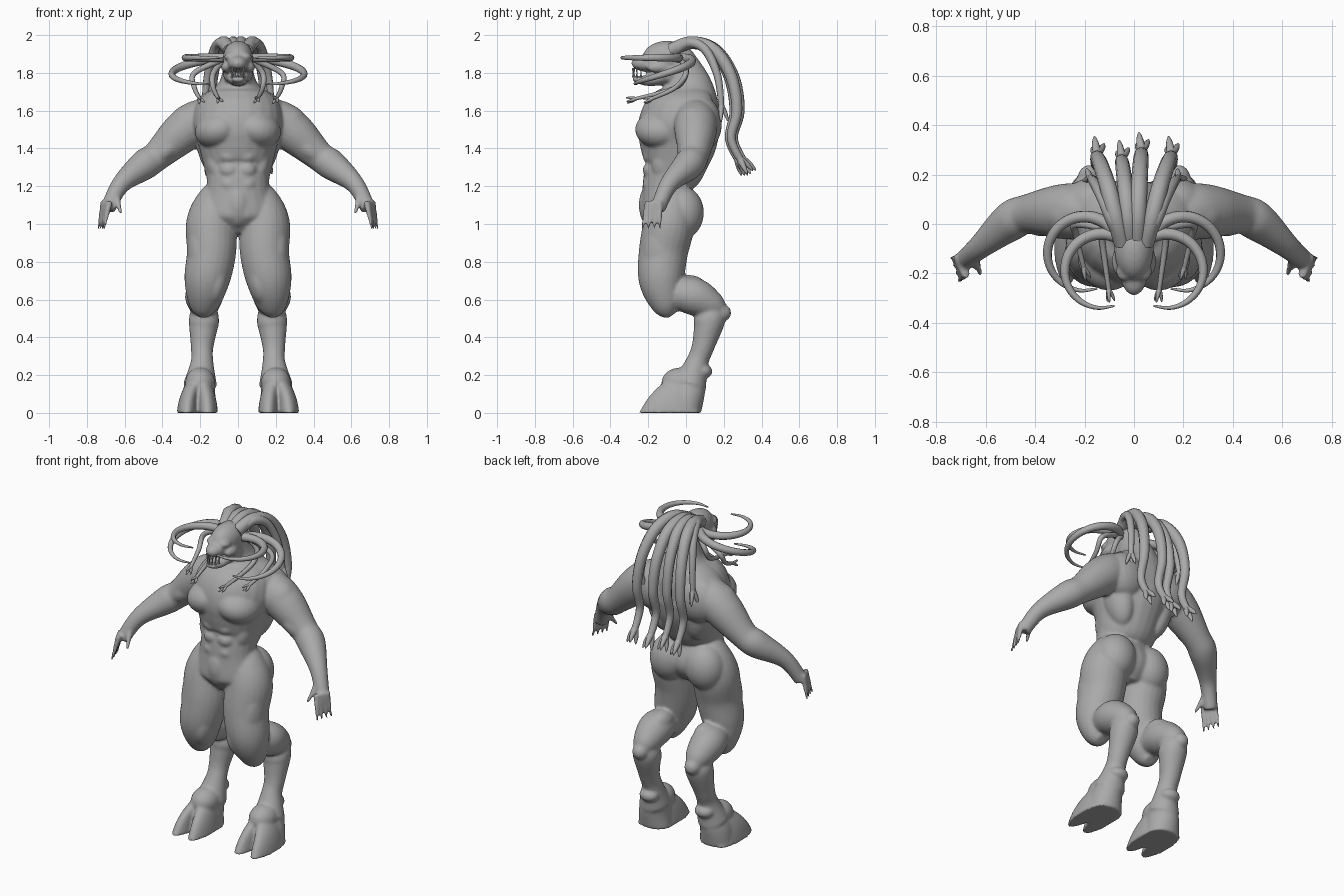
import bpy, bmesh
from math import tau, pi, sin, cos, radians
from mathutils import Vector, Matrix

old = bpy.data.objects.get("Cube")
if old:
    bpy.data.objects.remove(old, do_unlink=True)

grey = (.4, .4, .4, 1)
stone = bpy.data.materials.new("stone grey")
stone.use_nodes = True
stone.diffuse_color = grey
stone.node_tree.nodes["Principled BSDF"].inputs["Base Color"].default_value = grey
SIDES = {"left": 1, "right": -1}


def spline(points, steps=6):
    """Smooth Catmull-Rom path through points of any length."""
    points = [Vector(p) for p in points]
    padded = [points[0], *points, points[-1]]
    path = []
    for a, b, c, d in zip(padded, padded[1:], padded[2:], padded[3:]):
        for step in range(steps):
            t = step / steps
            path.append(b + (c - a) * t / 2 + (a - b * 2.5 + c * 2 - d / 2) * t * t
                        + (b * 3 - a - c * 3 + d) * t * t * t / 2)
    return path + [points[-1]]


def loft(bm, points, side=1, level=False, segments=24):
    """Skin rings given as x, y, z, half width and optional half depth."""
    path = spline(points)
    rings = []
    for i, p in enumerate(path):
        before, after = path[max(i - 1, 0)], path[min(i + 1, len(path) - 1)]
        along = Vector((0, 0, 1)) if level else Vector((after - before)[:3]).normalized()
        across = (Vector((1, 0, 0)) - along * along.x).normalized()
        deep = along.cross(across)
        ring = []
        for k in range(segments):
            angle = tau * k / segments
            q = Vector(p[:3]) + across * p[3] * cos(angle) + deep * p[-1] * sin(angle)
            ring.append(bm.verts.new((q.x * side, q.y, q.z)))
        rings.append(ring)
    for lower, upper in zip(rings, rings[1:]):
        for k in range(segments):
            n = (k + 1) % segments
            bm.faces.new((lower[k], lower[n], upper[n], upper[k]))
    bm.faces.new(rings[0])
    bm.faces.new(rings[-1])


def muscle(bm, at, size, tilt=0):
    """Ellipsoid leaning sideways by tilt degrees, mirrored unless central."""
    shape = (Matrix.Translation(at) @ Matrix.Rotation(radians(tilt), 4, "Y")
             @ Matrix.Diagonal((*size, 1)))
    for side in SIDES.values() if at[0] else (1,):
        flip = Matrix.Diagonal((side, 1, 1, 1))
        bmesh.ops.create_uvsphere(bm, u_segments=24, v_segments=16, radius=1, matrix=flip @ shape)


def finish(name, bm):
    bmesh.ops.recalc_face_normals(bm, faces=bm.faces)
    mesh = bpy.data.meshes.new(name)
    bm.to_mesh(mesh)
    bm.free()
    mesh.materials.append(stone)
    ob = bpy.data.objects.new(name, mesh)
    bpy.context.collection.objects.link(ob)
    return ob


def strand(name, points, thick, thin, side=1, claw=0):
    """Tapered round strand, with three small claws at its end if asked."""
    curve = bpy.data.curves.new(name, "CURVE")
    curve.dimensions = "3D"
    curve.bevel_depth = 1
    curve.bevel_resolution = 3
    curve.use_fill_caps = True
    curve.materials.append(stone)

    def add(path, start, end):
        line = curve.splines.new("POLY")
        line.points.add(len(path) - 1)
        for i, p in enumerate(path):
            t = i / (len(path) - 1)
            line.points[i].co = (*p, 1)
            line.points[i].radius = start + (end - start) * t * t

    path = [Vector((p.x * side, p.y, p.z)) for p in spline(points)]
    add(path, thick, thin)
    if claw:
        tip, ahead = path[-1], (path[-1] - path[-3]).normalized()
        for k in range(3):
            out = Matrix.Rotation(tau * k / 3, 3, ahead) @ ahead.orthogonal().normalized()
            add(spline([tip - ahead * claw / 2, tip + (ahead + out) * claw / 3,
                        tip + (ahead + out / 2) * claw]), thin, .002)
    ob = bpy.data.objects.new(name, curve)
    bpy.context.collection.objects.link(ob)
    bpy.ops.object.select_all(action="DESELECT")
    ob.select_set(True)
    bpy.context.view_layer.objects.active = ob
    bpy.ops.object.convert(target="MESH")


body = bmesh.new()

# torso and neck: height, half width, front and back
torso = [(.95, .08, -.17, 0), (1.05, .2, -.24, .07), (1.2, .165, -.23, .03), (1.3, .18, -.23, .1),
         (1.42, .21, -.25, .16), (1.53, .24, -.25, .18), (1.65, .21, -.18, .18),
         (1.75, .1, -.12, .13), (1.9, .07, -.12, .03)]
loft(body, [(0, (front + back) / 2, z, wide, (back - front) / 2) for z, wide, front, back in torso])

for side in SIDES.values():
    # arm
    loft(body, [(.08, .04, 1.58, .07), (.2, .05, 1.55, .11), (.3, .05, 1.48, .11), (.43, .04, 1.36, .08),
                (.5, .01, 1.31, .08), (.62, -.09, 1.21, .05), (.69, -.15, 1.08, .04)], side)
    # fingers and thumb
    for i in range(4):
        loft(body, [(.68 + .01 * (i + k), -.17 + (i - 1.5) * (.02 + .004 * k) - .005 * k,
                     1.12 - .05 * k, .019 - .004 * k) for k in range(4)], side, segments=12)
    loft(body, [(.65 - .01 * k, -.13 - .025 * k, 1.16 - .035 * k, .026 - .006 * k)
                for k in range(4)], side, segments=12)
    # thigh, calf and shank
    loft(body, [(.07, -.09, 1.22, .06), (.11, -.08, 1.12, .11), (.14, -.09, 1, .135),
                (.14, -.12, .85, .13), (.165, -.13, .7, .12), (.18, -.1, .57, .08),
                (.18, -.07, .52, .03)], side)
    loft(body, [(.17, -.1, .63, .07), (.18, .03, .62, .1), (.18, .13, .57, .08),
                (.18, .18, .53, .05)], side)
    loft(body, [(.18, .15, .57, .05), (.18, .13, .5, .08), (.19, .09, .35, .06),
                (.19, .06, .27, .06), (.2, .02, .15, .09)], side)
    # cloven hoof: heel and two toes
    loft(body, [(.21, 0, 0, .1, .08), (.21, 0, .1, .09, .1), (.19, .03, .2, .07, .08)], side, True)
    for x in (.16, .27):
        loft(body, [(x + (.2 - x) * t * t, .1 * t * t - .09, .22 * t, .055 - .02 * t, .16 - .1 * t)
                    for t in (0, .3, .6, 1)], side, True)

# chest, belly and back
muscle(body, at=(.1, -.13, 1.5), size=(.13, .14, .1), tilt=15)
for row in range(3):
    muscle(body, at=(.045, -.18, 1.36 - .075 * row), size=(.055, .05, .045))
muscle(body, at=(0, -.18, 1.1), size=(.07, .07, .12))
muscle(body, at=(.12, -.09, 1.3), size=(.05, .09, .1), tilt=12)
muscle(body, at=(.14, .03, 1.42), size=(.08, .1, .18), tilt=12)
muscle(body, at=(.15, .09, 1.53), size=(.14, .1, .14), tilt=20)
muscle(body, at=(.13, .03, 1.65), size=(.13, .11, .06), tilt=28)
muscle(body, at=(.12, -.02, 1.06), size=(.12, .115, .14), tilt=-8)

# shoulder, upper arm and leg
muscle(body, at=(.26, .04, 1.52), size=(.11, .1, .12), tilt=-40)
muscle(body, at=(.36, .08, 1.43), size=(.06, .06, .12), tilt=-48)
muscle(body, at=(.37, 0, 1.4), size=(.05, .05, .1), tilt=-48)
muscle(body, at=(.2, -.13, .82), size=(.07, .1, .2), tilt=4)
muscle(body, at=(.11, -.15, .7), size=(.06, .09, .13), tilt=-10)
muscle(body, at=(.17, -.15, .63), size=(.06, .06, .08))
muscle(body, at=(.15, .02, .66), size=(.06, .09, .07))
muscle(body, at=(.18, .12, .48), size=(.08, .08, .08))
muscle(body, at=(.18, .18, .53), size=(.05, .06, .05))
# ankle and instep
muscle(body, at=(.19, .09, .22), size=(.06, .05, .04))
muscle(body, at=(.2, -.03, .16), size=(.08, .1, .08))

# skull with brow, cheeks and open jaw
muscle(body, at=(0, -.1, 1.88), size=(.08, .13, .09))
muscle(body, at=(0, -.2, 1.85), size=(.055, .09, .045))
muscle(body, at=(.04, -.19, 1.89), size=(.035, .04, .02), tilt=20)
muscle(body, at=(.06, -.15, 1.83), size=(.03, .06, .03))
muscle(body, at=(.05, -.09, 1.8), size=(.03, .05, .05))
loft(body, [(0, -.08, 1.79, .07, .05), (0, -.2, 1.76, .05, .03), (0, -.28, 1.77, .03, .015)])

skin = finish("body", body)
blend = skin.modifiers.new("blend", "REMESH")
blend.mode = "VOXEL"
blend.voxel_size = .008
blend.use_smooth_shade = True
soften = skin.modifiers.new("soften", "SMOOTH")
soften.iterations = 9

# teeth along both jaws
teeth = bmesh.new()
for i in range(-3, 4):
    angle = i * .42
    length = .045 if abs(i) == 2 else .03
    for z, radius, turn in ((1.81, .04, pi), (1.79, .035, 0)):
        place = Matrix.Translation((radius * sin(angle), -.22 - .06 * cos(angle), z))
        bmesh.ops.create_cone(teeth, cap_ends=True, segments=8, radius1=.007, radius2=.001,
                              depth=length, matrix=place @ Matrix.Rotation(turn, 4, "X"))
finish("teeth", teeth)

# locks sweep over the crown and hang down the back: depth and height
sweep = [(-.08, 1.92), (.03, 1.96), (.15, 1.92), (.24, 1.78), (.27, 1.6), (.24, 1.45), (.3, 1.32)]


def lock(name, spread, depth, count, thick):
    points = [(spread * min(1, .3 + .2 * i), y * depth, z) for i, (y, z) in enumerate(sweep[:count])]
    strand(name, points, thick, thick / 2, claw=.06)


for word, side in SIDES.items():
    # curled horns: a level one in front and a wider one that drops
    for part, x, y, drop in (("front_horn", .13, -.19, 0), ("side_horn", .2, -.12, .14)):
        turns = [radians(150 - 26 * i) for i in range(11)]
        strand(f"{word}_{part}", [(x + .15 * cos(a), y + .15 * sin(a),
                                   1.88 - drop * (1 - cos(pi * i / 10)) / 2)
                                  for i, a in enumerate(turns)], .025, .004, side)
    # thin strands beside the face
    for part, x in (("inner_strand", .1), ("outer_strand", .2)):
        strand(f"{word}_{part}", [(.06, -.03, 1.88), (x + .03, 0, 1.8), (x + .03, -.06, 1.72),
                                  (x, .9 * x - .37, 1.66)], .016, .009, side, claw=.035)
    lock(word + "_outer_lock", side * .15, 1, 7, .036)
    lock(word + "_short_lock", side * .18, .7, 5, .028)

lock("left_middle_lock", .03, 1.05, 7, .036)
lock("right_middle_lock", -.05, .95, 7, .034)
